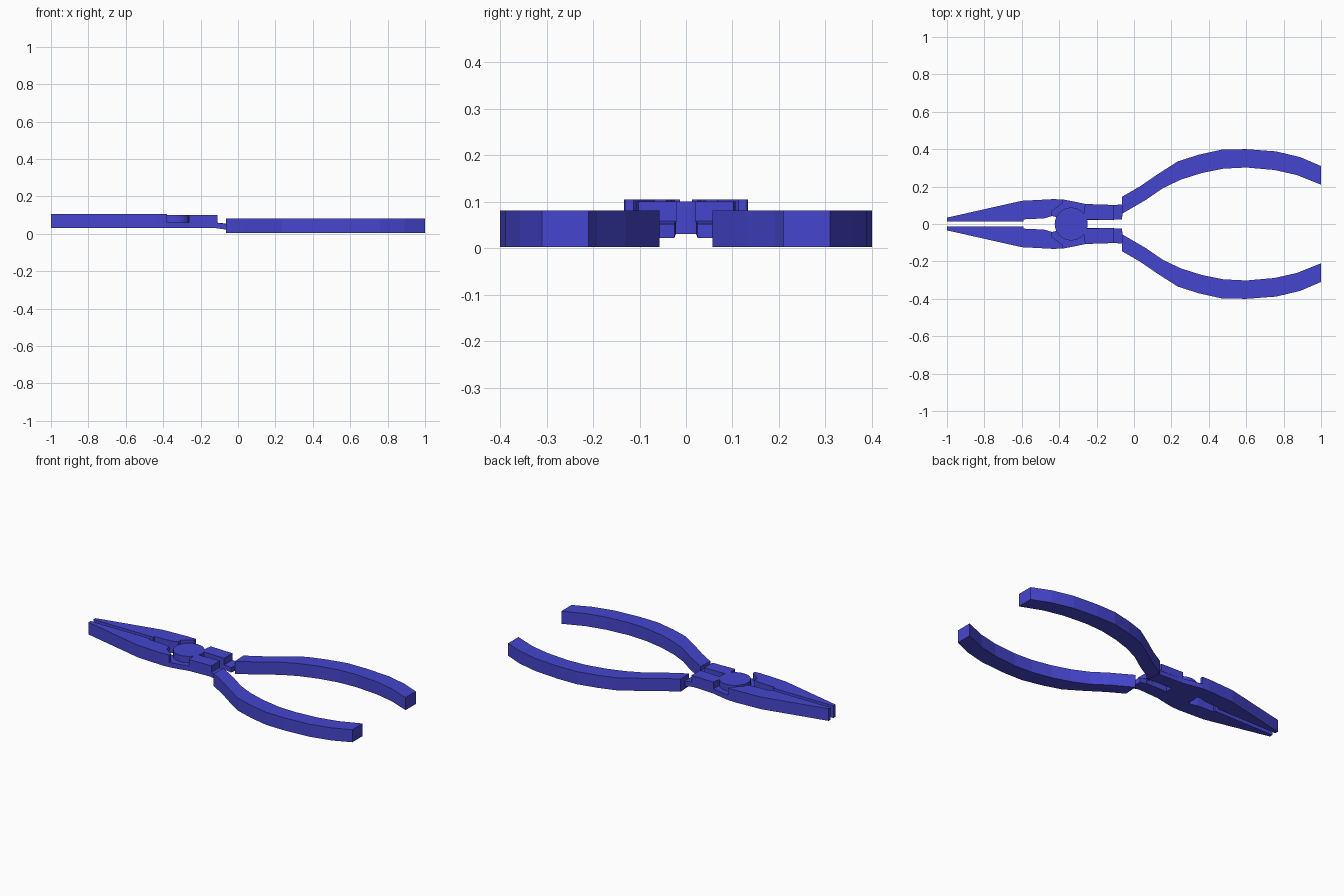
import bpy, bmesh, math

if "Cube" in bpy.data.objects:
    bpy.data.objects.remove(bpy.data.objects["Cube"])

mat = bpy.data.materials.new("blue")
mat.diffuse_color = (0.06, 0.06, 0.62, 1)
mat.use_nodes = True
mat.node_tree.nodes["Principled BSDF"].inputs["Base Color"].default_value = mat.diffuse_color


def finish(name, bm, mirrored=True):
    bmesh.ops.recalc_face_normals(bm, faces=bm.faces)
    me = bpy.data.meshes.new(name)
    bm.to_mesh(me)
    bm.free()
    me.materials.append(mat)
    ob = bpy.data.objects.new(name, me)
    bpy.context.collection.objects.link(ob)
    if mirrored:
        mod = ob.modifiers.new("mirror_sides", 'MIRROR')
        mod.use_axis = (False, True, False)
        mod.use_mirror_merge = False
    return ob


def plate(name, outline, z0, z1):
    """Extrude a top-view outline from z0 to z1, mirrored across y."""
    bm = bmesh.new()
    face = bm.faces.new([bm.verts.new((x, y, z0)) for x, y in outline])
    ext = bmesh.ops.extrude_face_region(bm, geom=[face])
    verts = [g for g in ext["geom"] if isinstance(g, bmesh.types.BMVert)]
    bmesh.ops.translate(bm, verts=verts, vec=(0, 0, z1 - z0))
    return finish(name, bm)


# Curved grips
outer = [(-0.065, 0.145), (0.03, 0.20), (0.125, 0.265), (0.235, 0.335), (0.345, 0.37),
         (0.47, 0.398), (0.60, 0.40), (0.76, 0.388), (0.89, 0.357), (1.0, 0.31)]
inner = [(-0.06, 0.057), (0.065, 0.13), (0.155, 0.192), (0.25, 0.237), (0.36, 0.272),
         (0.48, 0.296), (0.60, 0.302), (0.75, 0.289), (0.87, 0.262), (1.0, 0.21)]
plate("handle", outer + inner[::-1], 0.003, 0.081)

# Tapered jaws with a stepped inner edge and slanted back
plate("jaw", [(-1.0, 0.013), (-1.0, 0.034), (-0.6, 0.124), (-0.43, 0.133), (-0.38, 0.131),
              (-0.38, 0.113), (-0.44, 0.068), (-0.44, 0.042), (-0.48, 0.03),
              (-0.59, 0.025), (-0.59, 0.013)], 0.03, 0.105)

# Low plate under the pivot, joining jaw and neck
plate("joint_plate", [(-0.445, 0.045), (-0.44, 0.12), (-0.38, 0.131), (-0.32, 0.12),
                      (-0.26, 0.107), (-0.11, 0.10), (-0.11, 0.022), (-0.25, 0.022),
                      (-0.335, 0.015), (-0.41, 0.035)], 0.03, 0.06)

# Raised neck block
plate("neck", [(-0.27, 0.03), (-0.262, 0.107), (-0.11, 0.102), (-0.11, 0.02),
               (-0.25, 0.025)], 0.055, 0.10)

# Tang that dips down into the grip
tang = plate("tang", [(-0.12, 0.022), (-0.12, 0.10), (-0.065, 0.105), (-0.04, 0.09),
                      (-0.06, 0.057), (-0.065, 0.025)], 0.03, 0.06)
for v in tang.data.vertices:
    if v.co.x > -0.1:
        v.co.z -= 0.008

# Round pivot
bm = bmesh.new()
bmesh.ops.create_cone(bm, cap_ends=True, segments=32, radius1=0.088, radius2=0.088, depth=0.07)
bmesh.ops.translate(bm, verts=bm.verts, vec=(-0.336, 0, 0.065))
pivot = finish("pivot", bm, mirrored=False)
bpy.context.view_layer.objects.active = pivot
pivot.select_set(True)
bpy.ops.object.shade_smooth_by_angle(angle=math.radians(30))
